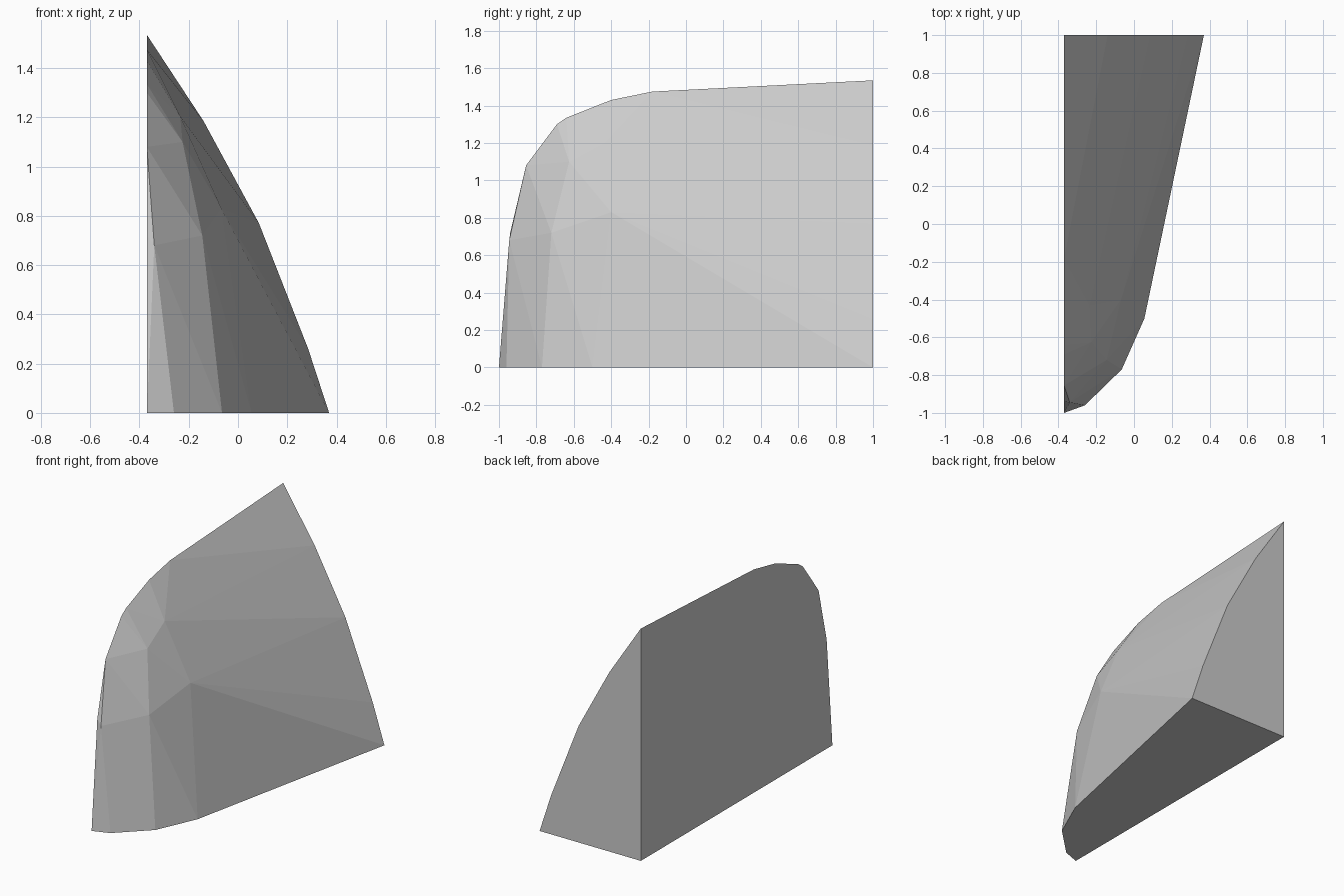
import bpy
import bmesh

cube = bpy.data.objects.get("Cube")
if cube:
    bpy.data.objects.remove(cube, do_unlink=True)

WALL_X, BACK_Y = -0.37, 1.0

# Profile on the flat side wall (y, z)
wall = [(-1, 0), (-0.94, 0.72), (-0.855, 1.08), (-0.69, 1.3), (-0.64, 1.335),
        (-0.4, 1.43), (-0.18, 1.475), (1, 1.535), (1, 0)]
# Profile on the flat back (x, z)
back = [(0.37, 0), (0.285, 0.26), (0.085, 0.77), (-0.14, 1.185)]
# Outline on the base (x, y)
base = [(-0.26, -0.96), (-0.065, -0.77), (0.055, -0.5)]
# Corners of the faceted outer surface
outer = [(-0.34, -0.945, 0.68), (-0.145, -0.72, 0.72), (-0.225, -0.625, 1.1),
         (-0.068, -0.4, 0.83), (-0.235, -0.43, 1.205)]

points = [(WALL_X, y, z) for y, z in wall]
points += [(x, BACK_Y, z) for x, z in back]
points += [(x, y, 0) for x, y in base]
points += outer

# Wrap the profiles in one faceted solid
bm = bmesh.new()
for p in points:
    bm.verts.new(p)
hull = bmesh.ops.convex_hull(bm, input=bm.verts[:])
loose = {v for v in hull["geom_interior"] + hull["geom_unused"]
         if isinstance(v, bmesh.types.BMVert) and not v.link_faces}
bmesh.ops.delete(bm, geom=list(loose), context='VERTS')
bmesh.ops.dissolve_limit(bm, angle_limit=0.005, verts=bm.verts[:], edges=bm.edges[:])
bmesh.ops.recalc_face_normals(bm, faces=bm.faces[:])
mesh = bpy.data.meshes.new("faceted_shell")
bm.to_mesh(mesh)
bm.free()

shell = bpy.data.objects.new("faceted_shell", mesh)
bpy.context.collection.objects.link(shell)

# Plain grey
grey = bpy.data.materials.new("plain_grey")
grey.use_nodes = True
colour = (0.6, 0.6, 0.6, 1)
grey.diffuse_color = colour
grey.node_tree.nodes["Principled BSDF"].inputs["Base Color"].default_value = colour
mesh.materials.append(grey)
